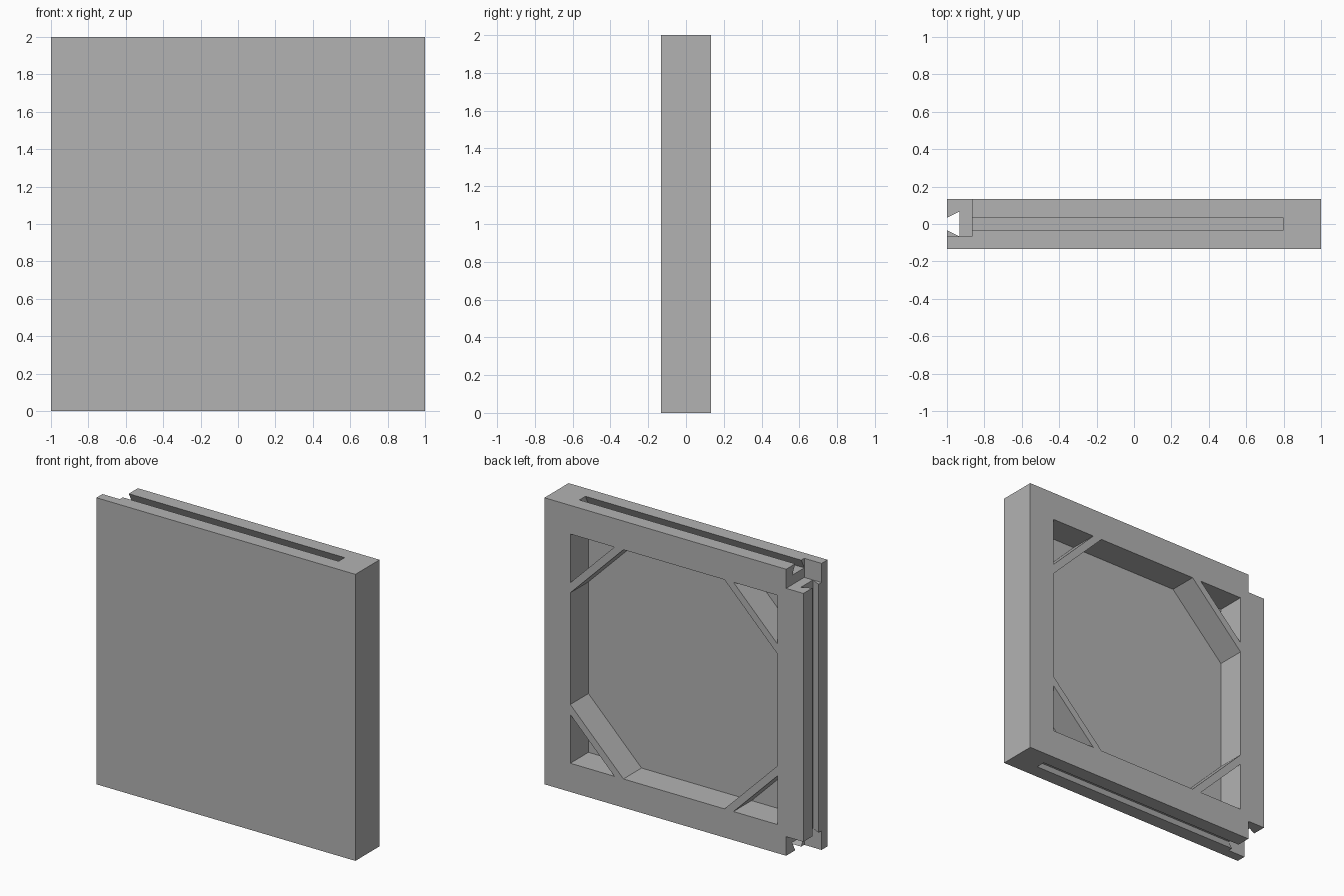
import bpy
import bmesh
from mathutils import Vector

if "Cube" in bpy.data.objects:
    bpy.data.objects.remove(bpy.data.objects["Cube"], do_unlink=True)

U = 2 / 30            # module: skin thickness and groove depth
T = 2 * U             # half thickness of the panel, also the notch size
INNER = 0.8           # half width of the recess in the back
OUTER_LEG, INNER_LEG = 0.34, 0.41   # corner brace, measured from the recess corner

grey = bpy.data.materials.new("plain grey")
grey.use_nodes = True
grey.diffuse_color = (0.45, 0.45, 0.45, 1)
grey.node_tree.nodes["Principled BSDF"].inputs["Base Color"].default_value = (0.45, 0.45, 0.45, 1)


def prism(name, outline, sweep):
    """Solid made by sweeping a closed 3D outline along a vector."""
    bm = bmesh.new()
    face = bm.faces.new([bm.verts.new(p) for p in outline])
    swept = bmesh.ops.extrude_face_region(bm, geom=[face])["geom"]
    bmesh.ops.translate(bm, vec=Vector(sweep),
                        verts=[v for v in swept if isinstance(v, bmesh.types.BMVert)])
    bmesh.ops.recalc_face_normals(bm, faces=bm.faces)
    mesh = bpy.data.meshes.new(name)
    bm.to_mesh(mesh)
    bm.free()
    mesh.materials.append(grey)
    obj = bpy.data.objects.new(name, mesh)
    bpy.context.collection.objects.link(obj)
    return obj


def box(name, lo, hi):
    (x0, y0, z0), (x1, y1, z1) = lo, hi
    return prism(name, [(x0, y0, z0), (x1, y0, z0), (x1, y1, z0), (x0, y1, z0)], (0, 0, z1 - z0))


def cut(target, cutter):
    """Subtract the cutter from the target, then discard it."""
    mod = target.modifiers.new("cut", 'BOOLEAN')
    mod.operation, mod.solver, mod.object = 'DIFFERENCE', 'EXACT', cutter
    bpy.context.view_layer.objects.active = target
    bpy.ops.object.modifier_apply(modifier=mod.name)
    bpy.data.objects.remove(cutter, do_unlink=True)


# Panel body
panel = box("wall_panel", (-1, -T, 0), (1, T, 2))

# Recess in the back, leaving four diagonal corner braces
a, b = INNER, INNER - INNER_LEG
octagon = [(a, b), (b, a), (-b, a), (-a, b), (-a, -b), (-b, -a), (b, -a), (a, -b)]
depth = (0, 0.3, 0)
cut(panel, prism("recess_cutter", [(x, -U, 1 + z) for x, z in octagon], depth))
c = INNER - OUTER_LEG
for sx in (-1, 1):
    for sz in (-1, 1):
        corner = [(a, a), (c, a), (a, c)]
        cut(panel, prism("corner_cutter", [(sx * x, -U, 1 + sz * z) for x, z in corner], depth))

# Corner notches behind the front skin, at both ends of the right edge
for z0, z1 in ((-0.1, T), (2 - T, 2.1)):
    cut(panel, box("notch_cutter", (-1.1, -U, z0), (T - 1, 0.3, z1)))

# Dovetail section: (y, depth below the edge), flush at the mouth and wide inside
dovetail = [(-U / 2, 0), (-U, U), (U, U), (U / 2, 0)]

# Dovetail groove down the right edge
cut(panel, prism("side_groove_cutter", [(d - 1, y, 0.05) for y, d in dovetail], (0, 0, 1.9)))

# Dovetail grooves along the top and bottom, stopped before the left edge
for edge, sign in ((0, 1), (2, -1)):
    cut(panel, prism("end_groove_cutter",
                     [(-0.95, y, edge + sign * d) for y, d in dovetail], (0.95 + INNER, 0, 0)))
